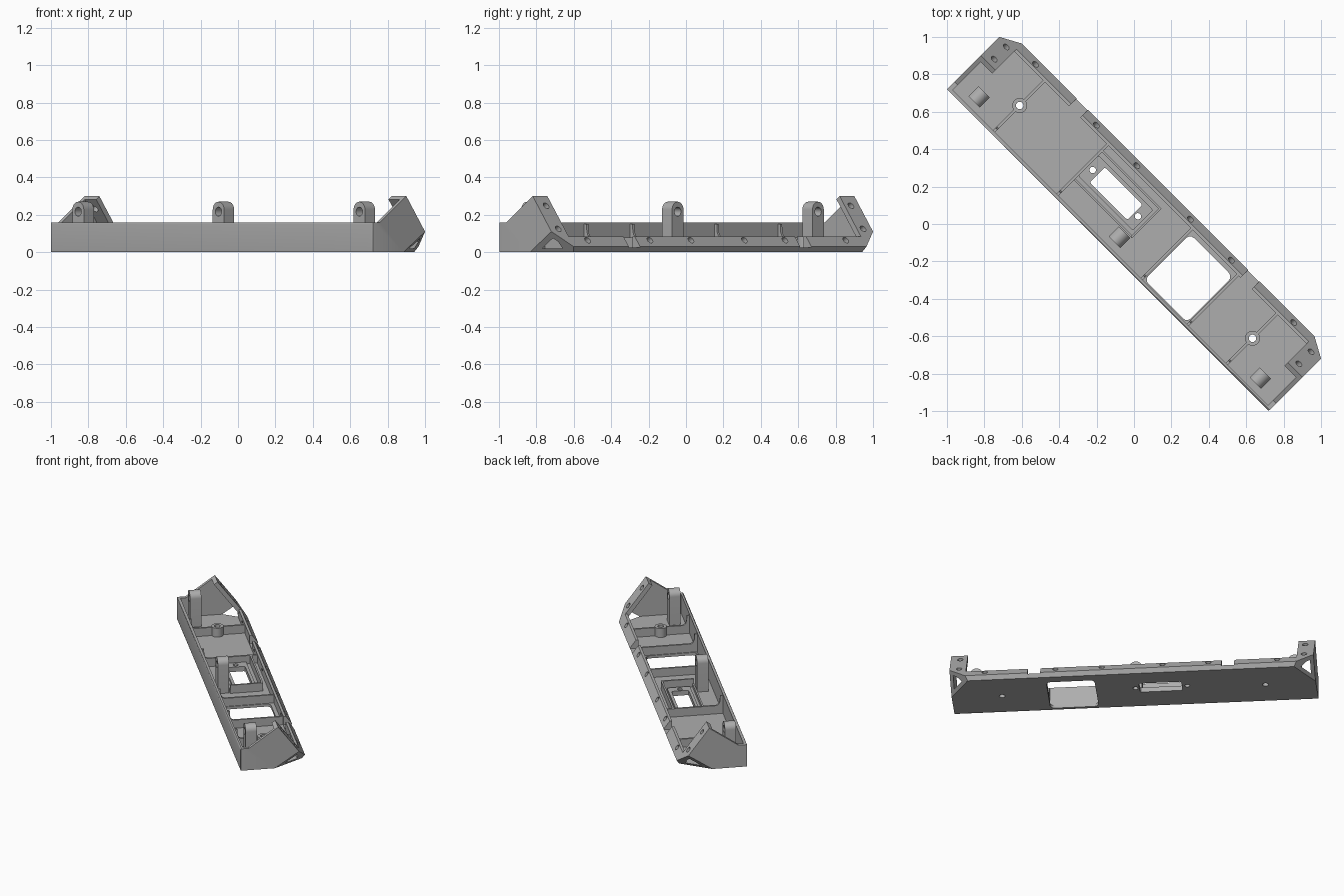
import bpy, bmesh, math
from mathutils import Matrix, Vector

if "Cube" in bpy.data.objects:
    bpy.data.objects.remove(bpy.data.objects["Cube"])

TURN = Matrix.Rotation(-math.pi / 4, 4, 'Z')   # tray runs diagonally
grey = bpy.data.materials.new("grey")
grey.diffuse_color = (0.42, 0.42, 0.42, 1)
grey.use_nodes = True
grey.node_tree.nodes["Principled BSDF"].inputs["Base Color"].default_value = grey.diffuse_color


def finish(name, bm):
    bmesh.ops.recalc_face_normals(bm, faces=bm.faces)
    me = bpy.data.meshes.new(name)
    bm.to_mesh(me)
    bm.free()
    me.materials.append(grey)
    ob = bpy.data.objects.new(name, me)
    bpy.context.collection.objects.link(ob)
    return ob


def prism_bm(profile, a, b, axis):
    """Extrude a closed 2D profile between a and b along the axis."""
    put = {'X': lambda p, t: (t, p[0], p[1]),
           'Y': lambda p, t: (p[0], t, p[1]),
           'Z': lambda p, t: (p[0], p[1], t)}[axis]
    bm = bmesh.new()
    lo = [bm.verts.new(put(p, a)) for p in profile]
    hi = [bm.verts.new(put(p, b)) for p in profile]
    n = len(profile)
    bm.faces.new(lo)
    bm.faces.new(hi)
    for i in range(n):
        bm.faces.new((lo[i], lo[(i + 1) % n], hi[(i + 1) % n], hi[i]))
    return bm


def prism(name, profile, a, b, axis='X'):
    return finish(name, prism_bm(profile, a, b, axis))


def box(name, x0, x1, y0, y1, z0, z1):
    return prism(name, [(x0, y0), (x1, y0), (x1, y1), (x0, y1)], z0, z1, 'Z')


def circle(cx, cy, r, n=24):
    return [(cx + r * math.cos(2 * math.pi * i / n), cy + r * math.sin(2 * math.pi * i / n))
            for i in range(n)]


def round_rect(x0, x1, y0, y1, r):
    pts = []
    for cx, cy, s in ((x1 - r, y1 - r, 0), (x0 + r, y1 - r, 90), (x0 + r, y0 + r, 180), (x1 - r, y0 + r, 270)):
        pts += [(cx + r * math.cos(math.radians(s + d)), cy + r * math.sin(math.radians(s + d)))
                for d in (0, 30, 60, 90)]
    return pts


def cut(ob, cutters):
    for c in cutters:
        m = ob.modifiers.new("cut", 'BOOLEAN')
        m.operation, m.solver, m.object = 'DIFFERENCE', 'EXACT', c
    dg = bpy.context.evaluated_depsgraph_get()
    me = bpy.data.meshes.new_from_object(ob.evaluated_get(dg))
    ob.modifiers.clear()
    ob.data = me
    for c in cutters:
        bpy.data.objects.remove(c)


# --- tray body: full cross-section, with slanted lower back corners
bm = prism_bm([(-.198, 0), (-.198, .16), (-.141, .16), (.057, .3), (.258, .03), (.24, 0)],
              -1.216, 1.216, 'X')
for s in (-1, 1):
    for co, no in (((s * 1.216, .198, .11), (s * .0196, .012, -.0178)),):
        r = bmesh.ops.bisect_plane(bm, geom=bm.verts[:] + bm.edges[:] + bm.faces[:],
                                   plane_co=co, plane_no=no, clear_outer=True)
        bmesh.ops.holes_fill(bm, edges=[e for e in bm.edges if e.is_boundary])
front = [e for e in bm.edges if all(v.co.y < -.19 and abs(v.co.x) > 1.2 for v in e.verts)]
bmesh.ops.bevel(bm, geom=front, offset=.008, segments=3, affect='EDGES', profile=.5)
tray = finish("tray", bm)

cutters = [
    # hollow under the end flanges
    prism("hollow", [(-.178, .02), (.2, .02), (.2, .057), (0, .327), (0, .4), (-.178, .4)], -1.192, 1.192),
    # open middle above the low back ledge
    prism("opening", [(-.178, .022), (.2, .022), (.2, .085), (.4, .085), (.4, .4), (-.4, .4),
                      (-.4, .1601), (-.178, .1601)], -1.105, 1.105),
    # floor openings
    prism("window", round_rect(.25, .572, -.172, .174, .03), -.1, .1, 'Z'),
    prism("slot", round_rect(-.325, -.04, -.01, .105, .012), -.1, .1, 'Z'),
]
for x, y, r in ((-.36, .048, .017), (-.014, .044, .017), (-.88, .016, .02), (.88, .016, .02)):
    cutters.append(prism("floor_hole", circle(x, y, r), -.1, .1, 'Z'))
for s in (-1, 1):
    x0, x1 = sorted((s * .605, s * .69))
    cutters.append(box("ledge_notch", x0, x1, .19, .4, .025, .2))
# screw holes square to the sloped back
slope = Vector((0, .27, .201)).normalized()
spin = slope.to_track_quat('Z', 'Y').to_matrix().to_4x4()
for x, y in ((-.976, .232), (-.516, .232), (-.21, .232), (.195, .232), (.505, .232), (.976, .232),
             (-1.152, .187), (-1.152, .095), (1.152, .187), (1.152, .095)):
    h = prism("screw_hole", circle(0, 0, .019, 16), -.035, .05, 'Z')
    h.data.transform(Matrix.Translation((x, y, .3 - 1.343 * (y - .057))) @ spin)
    cutters.append(h)
cut(tray, cutters)


# --- cross ribs, sweeping up where they meet the front wall
def rib(x, y1=.205):
    prism("cross_rib", [(-.185, .01), (y1, .01), (y1, .08), (-.135, .08), (-.15, .09),
                        (-.158, .11), (-.16, .15), (-.185, .15)], x - .007, x + .007)


for x in (-.4, .237, .585):
    rib(x)
for x in (-.88, .88):
    rib(x, -.015)
    box("cross_rib", x - .007, x + .007, .047, .205, .01, .08)
    boss = prism("screw_boss", circle(x, .016, .04, 32), .01, .085, 'Z')
    cut(boss, [prism("bore", circle(x, .016, .02), -.1, .2, 'Z')])

# --- frame around the slot
box("frame_side", -.4, .047, .15, .162, .01, .08)
box("frame_end", .035, .047, -.06, .155, .01, .08)
box("frame_front", -.4, .047, -.062, -.05, .01, .045)
rim = prism("slot_rim", round_rect(-.393, .02, -.03, .125, .01), .015, .035, 'Z')
cut(rim, [prism("bore", round_rect(-.325, -.04, -.01, .105, .012), -.1, .1, 'Z'),
          prism("bore", circle(-.36, .048, .017), -.1, .1, 'Z'),
          prism("bore", circle(-.014, .044, .017), -.1, .1, 'Z')])

# --- three upright lugs with round tops and cross holes
for x in (-1.066, -.005, 1.06):
    r = .043
    arc = [(x + r * math.cos(math.pi * i / 16), .227 + r * math.sin(math.pi * i / 16)) for i in range(17)]
    lug = prism("hinge_lug", [(x + r, .01)] + arc + [(x - r, .01)], -.143, -.067, 'Y')
    cut(lug, [prism("bore", circle(x, .217, .024), -.3, .2, 'Y')])

# --- turn everything onto the diagonal, keep edges crisp
for ob in list(bpy.context.collection.objects):
    ob.data.transform(TURN)
    ob.select_set(True)
    bpy.context.view_layer.objects.active = ob
bpy.ops.object.shade_smooth_by_angle(angle=math.radians(30))
